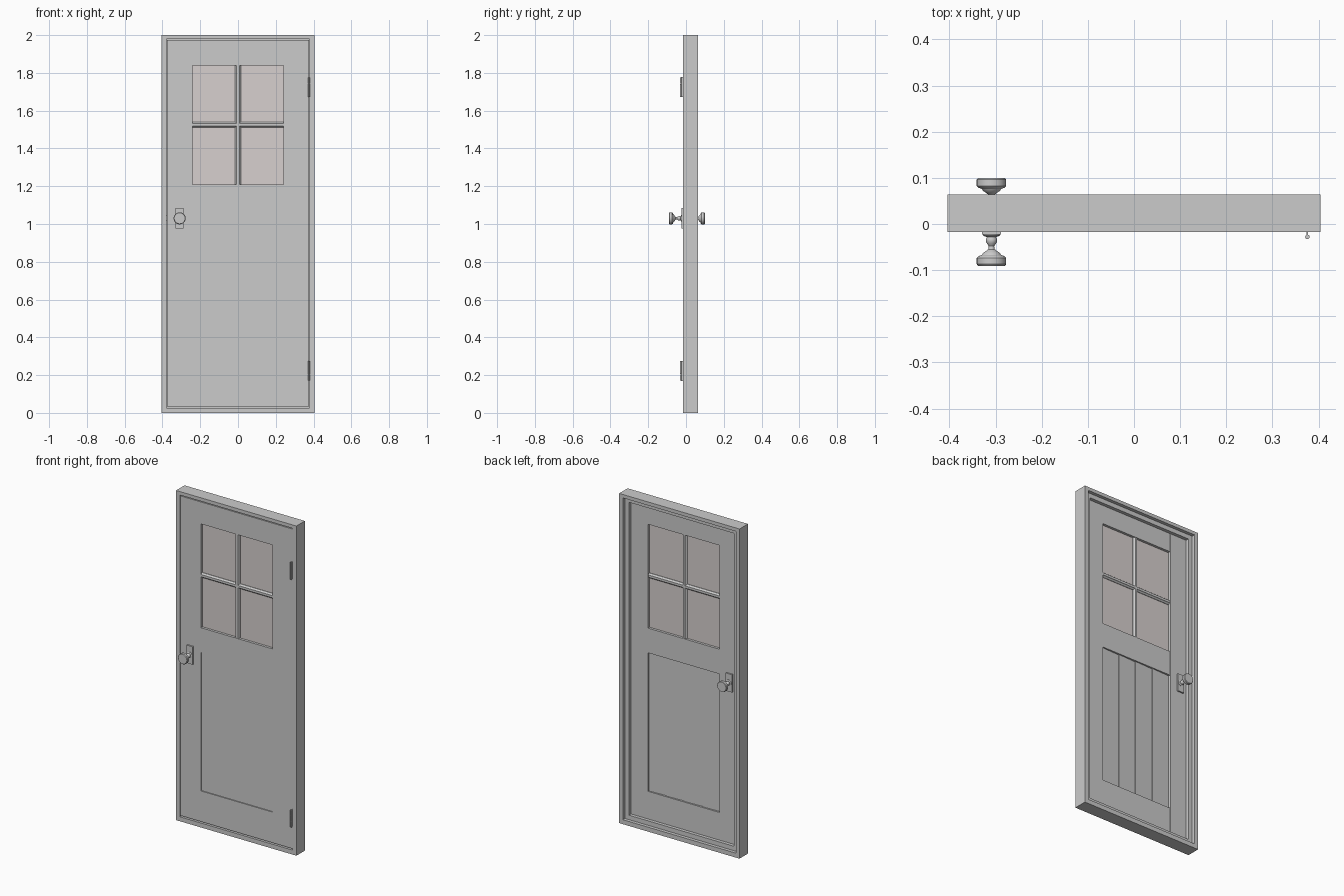
import bpy, bmesh, math

if "Cube" in bpy.data.objects:
    bpy.data.objects.remove(bpy.data.objects["Cube"])


def finish(name, bm, mat=None, smooth=False):
    bmesh.ops.recalc_face_normals(bm, faces=bm.faces)
    me = bpy.data.meshes.new(name)
    bm.to_mesh(me)
    bm.free()
    ob = bpy.data.objects.new(name, me)
    bpy.context.collection.objects.link(ob)
    if mat:
        me.materials.append(mat)
    if smooth:
        bpy.ops.object.select_all(action='DESELECT')
        ob.select_set(True)
        bpy.context.view_layer.objects.active = ob
        bpy.ops.object.shade_smooth_by_angle(angle=math.radians(35))
    return ob


def add_box(bm, x0, x1, y0, y1, z0, z1):
    vs = bmesh.ops.create_cube(bm, size=1)['verts']
    for v in vs:
        v.co.x = x1 if v.co.x > 0 else x0
        v.co.y = y1 if v.co.y > 0 else y0
        v.co.z = z1 if v.co.z > 0 else z0


def box(name, *ext, mat=None):
    bm = bmesh.new()
    add_box(bm, *ext)
    return finish(name, bm, mat)


def ring(name, ox, ix, y0, y1, oz0, iz0, iz1, oz1):
    # rectangular frame with mitred corners
    bm = bmesh.new()
    def loop(x, z0, z1, y):
        return [bm.verts.new(p) for p in ((-x, y, z0), (x, y, z0), (x, y, z1), (-x, y, z1))]
    loops = [loop(ox, oz0, oz1, y0), loop(ox, oz0, oz1, y1),
             loop(ix, iz0, iz1, y1), loop(ix, iz0, iz1, y0)]
    for i in range(4):
        a, b = loops[i], loops[(i + 1) % 4]
        for j in range(4):
            k = (j + 1) % 4
            bm.faces.new((a[j], a[k], b[k], b[j]))
    return finish(name, bm)


def prism(name, pts, fn0, fn1):
    # extrude a 2D profile between two placements
    bm = bmesh.new()
    a = [bm.verts.new(fn0(*p)) for p in pts]
    b = [bm.verts.new(fn1(*p)) for p in pts]
    bm.faces.new(a)
    bm.faces.new(b)
    for i in range(len(pts)):
        j = (i + 1) % len(pts)
        bm.faces.new((a[i], a[j], b[j], b[i]))
    return finish(name, bm)


F, B = -0.014, 0.023          # front and back of the door leaf
W = 0.24                      # half width of window and panel
Z0, Z1 = 0.034, 1.973         # door bottom and top

# Frame and door stop
ring("door_frame", 0.404, 0.379, -0.017, 0.064, 0, 0.027, 1.979, 2.0)
ring("door_stop", 0.380, 0.352, B + 0.001, B + 0.021, 0.026, 0.054, 1.952, 1.980)

# Stiles and rails of the leaf
for s, side in ((-1, "left"), (1, "right")):
    box(side + "_stile", min(s * W, s * 0.375), max(s * W, s * 0.375), F, B, Z0, Z1)
for name, a, b in (("bottom_rail", Z0, 0.22), ("lock_rail", 1.06, 1.21), ("top_rail", 1.84, Z1)):
    box(name, -W, W, F, B - 0.002, a, b)

# Lower panel: flat in front, stepped planks behind
yb = B - 0.009
profile = [(-W, F + 0.006), (W, F + 0.006)]
for i in range(4):
    x = W - i * 0.12
    profile += [(x, yb), (x - 0.12, yb - 0.005)]
prism("plank_panel", profile, lambda x, y: (x, y, 0.22), lambda x, y: (x, y, 1.06))

# Glass and glazing bars
glass = bpy.data.materials.new("glass")
glass.diffuse_color = (0.68, 0.63, 0.62, 1)
glass.use_nodes = True
glass.node_tree.nodes["Principled BSDF"].inputs["Base Color"].default_value = glass.diffuse_color
box("window_glass", -W, W, 0.001, 0.006, 1.21, 1.84, mat=glass)
bar = [(-0.007, F + 0.002), (0.007, F + 0.002), (0.009, F + 0.006), (0.015, F + 0.012),
       (0.015, B - 0.014), (0.009, B - 0.008), (0.007, B - 0.004),
       (-0.007, B - 0.004), (-0.009, B - 0.008), (-0.015, B - 0.014),
       (-0.015, F + 0.012), (-0.009, F + 0.006)]
prism("vertical_bar", bar, lambda u, y: (u, y, 1.21), lambda u, y: (u, y, 1.84))
prism("horizontal_bar", bar, lambda u, y: (-W, y, 1.525 + u), lambda u, y: (W, y, 1.525 + u))

# Knobs with their plates on both sides
KX, KZ = -0.309, 1.03
knob = [(0.018, 0.008), (0.018, 0.012), (0.010, 0.015), (0.012, 0.020), (0.012, 0.026),
        (0.009, 0.031), (0.006, 0.036), (0.007, 0.043), (0.012, 0.047), (0.018, 0.051),
        (0.021, 0.056), (0.029, 0.059), (0.032, 0.063), (0.032, 0.077), (0.029, 0.081)]
N = 24
for side, base, d in (("front", F, -1), ("back", B, 1)):
    box(side + "_knob_plate", KX - 0.021, KX + 0.021, min(base, base + d * 0.009),
        max(base, base + d * 0.009), KZ - 0.054, KZ + 0.054)
    bm = bmesh.new()
    rings = []
    for r, h in knob:
        h *= 0.95
        rings.append([bm.verts.new((KX + r * math.cos(math.tau * i / N), base + d * h,
                                    KZ + r * math.sin(math.tau * i / N))) for i in range(N)])
    for a, b in zip(rings, rings[1:]):
        for i in range(N):
            j = (i + 1) % N
            bm.faces.new((a[i], a[j], b[j], b[i]))
    bm.faces.new(rings[0])
    bm.faces.new(rings[-1])
    finish(side + "_knob", bm, smooth=True)

# Latch bolt in the gap
box("latch", -0.385, -0.374, -0.006, 0.012, 1.018, 1.044)

# Hinges: thin leaf with three knuckles
for name, z in (("lower", 0.17), ("upper", 1.672)):
    box(name + "_hinge_leaf", 0.3745, 0.3775, -0.027, 0.02, z, z + 0.105)
    bm = bmesh.new()
    for i in range(3):
        vs = bmesh.ops.create_cone(bm, cap_ends=True, segments=12, radius1=0.005,
                                   radius2=0.005, depth=0.034)['verts']
        bmesh.ops.translate(bm, verts=vs, vec=(0.376, -0.028, z + 0.0175 + i * 0.035))
    finish(name + "_hinge_knuckles", bm, smooth=True)
